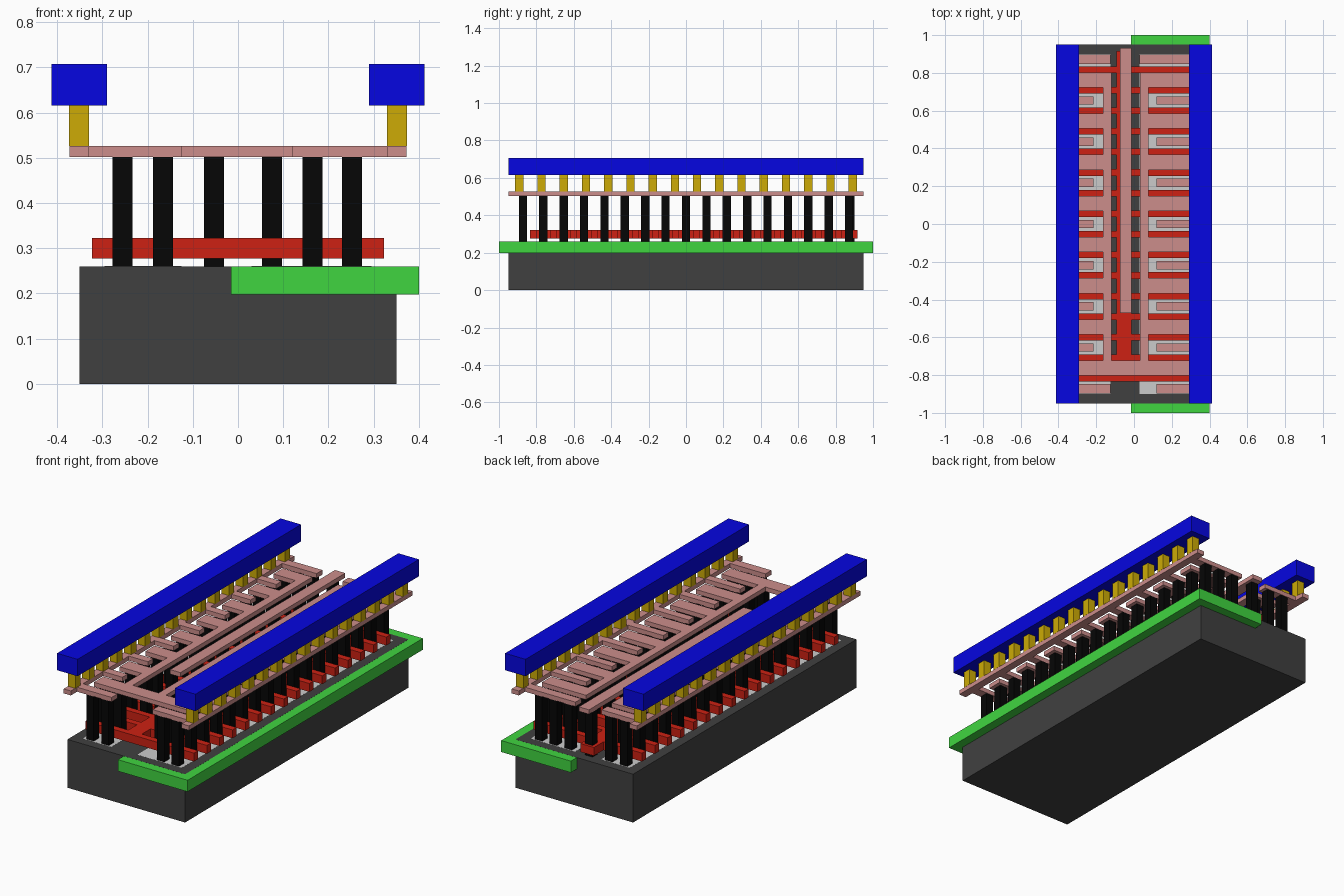
import bpy, bmesh
from mathutils import Matrix

if "Cube" in bpy.data.objects:
    bpy.data.objects.remove(bpy.data.objects["Cube"])


def material(name, rgb):
    # display colour given as 0-255, stored as linear
    m = bpy.data.materials.new(name)
    m.diffuse_color = [(c / 255) ** 2.2 for c in rgb] + [1.0]
    m.use_nodes = True
    m.node_tree.nodes["Principled BSDF"].inputs["Base Color"].default_value = m.diffuse_color
    return m


def boxes(name, rects, z0, z1, mat=None):
    """One object from boxes (x0, x1, y0, y1) sharing a height range."""
    bm = bmesh.new()
    for x0, x1, y0, y1 in rects:
        mtx = (Matrix.Translation(((x0 + x1) / 2, (y0 + y1) / 2, (z0 + z1) / 2))
               @ Matrix.Diagonal((x1 - x0, y1 - y0, z1 - z0, 1)))
        bmesh.ops.create_cube(bm, size=1, matrix=mtx)
    me = bpy.data.meshes.new(name)
    bm.to_mesh(me)
    bm.free()
    ob = bpy.data.objects.new(name, me)
    bpy.context.collection.objects.link(ob)
    if mat:
        me.materials.append(mat)
    return ob


def square(x, y, s=0.044):
    return (x - s / 2, x + s / 2, y - s / 2, y + s / 2)


def band(x0, x1, y, h):
    return (x0, x1, y - h / 2, y + h / 2)


dark = material("substrate_grey", (66, 66, 66))
green = material("well_green", (66, 212, 66))
red = material("gate_red", (204, 38, 26))
black = material("contact_black", (14, 14, 14))
pink = material("metal_pink", (203, 140, 138))
gold = material("via_gold", (204, 170, 14))
blue = material("rail_blue", (14, 14, 224))

PITCH = 0.109
Z_TOP = 0.26

# Substrate, well and the two flush active areas
boxes("substrate", [(-0.35, 0.35, -0.95, 0.95)], 0, Z_TOP, dark)
boxes("well", [(-0.015, 0.4, -1, 1)], 0.198, Z_TOP - 0.0003, green)
boxes("active_areas", [(-0.295, -0.125, -0.9, 0.9), (0.03, 0.295, -0.9, 0.9)],
      0.2, Z_TOP + 0.0003)

# Gate comb: sixteen cross bars joined by a central spine
gates = [band(-0.323, 0.323, (k + 0.5) * PITCH, 0.035) for k in range(-8, 8)]
gates.append((-0.093, -0.012, -0.834, 0.916))
boxes("gate_comb", gates, 0.277, 0.322, red)

# Contacts and lower metal, row by row
contacts = [square(-0.053, 0.88)]
metal = []
for i in range(-8, 9):
    y = i * PITCH
    left, right = [-0.255], [0.165, 0.252]
    if i % 2:
        # output fingers
        left.append(-0.166)
        right.append(0.075)
        metal += [band(-0.295, -0.12, y, 0.08), band(0.033, 0.295, y, 0.08)]
    else:
        # supply fingers, longer at the ends
        end = abs(i) == 8
        h = 0.05 if end else 0.044
        if end:
            left.append(-0.166)
        if i == 8:
            right.append(0.075)
        metal += [band(-0.35, -0.125 if end else -0.215, y, h),
                  band(0.03 if i == 8 else 0.12, 0.35, y, h)]
    contacts += [square(x, y) for x in left + right]
boxes("contacts", contacts, Z_TOP, 0.502, black)

# Supply edges, output spines, cross link and input strip
y7 = 7 * PITCH
metal += [(-0.373, -0.33, -0.95, 0.95), (0.33, 0.373, -0.95, 0.95),
          (-0.165, -0.12, -y7, y7 + 0.04), (0.033, 0.077, -y7, y7 + 0.04),
          band(-0.13, 0.04, -y7, 0.08),
          (-0.075, -0.014, -0.47, 0.932)]
boxes("lower_metal", metal, 0.502, 0.526, pink)

# Vias and upper rails on both sides
boxes("vias", [square(s * 0.3515, (k - 7.5) * 0.1188)
               for s in (-1, 1) for k in range(16)], 0.526, 0.616, gold)
for s, side in ((-1, "left"), (1, "right")):
    boxes(side + "_upper_rail", [(s * 0.351 - 0.061, s * 0.351 + 0.061, -0.95, 0.95)],
          0.616, 0.707, blue)
